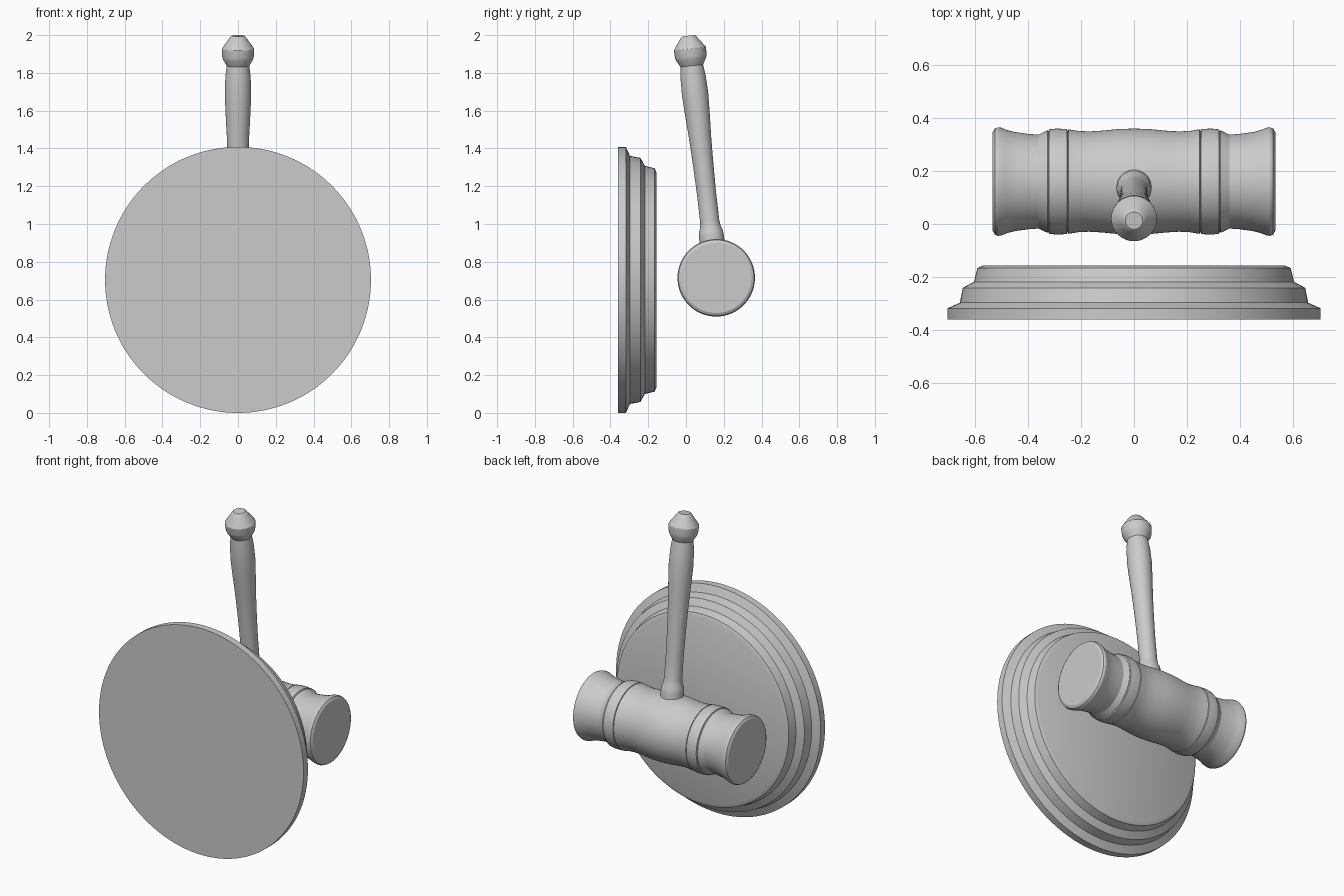
import bpy, bmesh, math
from mathutils import Matrix, Vector

cube = bpy.data.objects.get("Cube")
if cube:
    bpy.data.objects.remove(cube, do_unlink=True)

grey = bpy.data.materials.new("plain grey")
grey.use_nodes = True
colour = (0.6, 0.6, 0.6, 1)
grey.diffuse_color = colour
grey.node_tree.nodes["Principled BSDF"].inputs["Base Color"].default_value = colour


def lathe(name, profile, origin, axis, steps=96):
    """Spin (distance along axis, radius) points into a capped solid."""
    bm = bmesh.new()
    rings = []
    for d, r in profile:
        ring = []
        for i in range(steps):
            a = math.tau * i / steps
            ring.append(bm.verts.new((r * math.cos(a), r * math.sin(a), d)))
        rings.append(ring)
    for low, high in zip(rings, rings[1:]):
        for i in range(steps):
            j = (i + 1) % steps
            bm.faces.new((low[i], low[j], high[j], high[i]))
    bm.faces.new(rings[0][::-1])
    bm.faces.new(rings[-1])
    turn = Vector(axis).to_track_quat("Z", "Y").to_matrix().to_4x4()
    bm.transform(Matrix.Translation(origin) @ turn)
    bmesh.ops.recalc_face_normals(bm, faces=bm.faces)
    mesh = bpy.data.meshes.new(name)
    bm.to_mesh(mesh)
    bm.free()
    mesh.materials.append(grey)
    obj = bpy.data.objects.new(name, mesh)
    bpy.context.collection.objects.link(obj)
    bpy.ops.object.select_all(action="DESELECT")
    obj.select_set(True)
    bpy.context.view_layer.objects.active = obj
    bpy.ops.object.shade_smooth_by_angle(angle=math.radians(25))
    return obj


# Stepped round sounding block, standing on its rim
lathe("sounding_block",
      [(0, .704), (.043, .704), (.064, .657), (.12, .646), (.143, .604),
       (.195, .591), (.204, .57)],
      (0, -.361, .704), (0, 1, 0), 128)

# Mallet head: one half of the profile, mirrored about the middle
half = [(0, .2), (.06, .198), (.12, .192), (.17, .189), (.21, .191), (.248, .197),
        (.25, .19), (.253, .198), (.29, .2), (.32, .197), (.323, .19), (.327, .193),
        (.36, .177), (.4, .18), (.45, .187), (.48, .195), (.5, .203),
        (.513, .205), (.525, .2), (.533, .186)]
head = [(-d, r) for d, r in reversed(half[1:])] + half
lathe("mallet_head", head, (0, .16, .715), (1, 0, 0))

# Tilted turned handle with collar and pommel
handle = [(.12, .066), (.22, .066), (.25, .063), (.27, .055), (.3, .051),
          (.45, .051), (.6, .054), (.75, .059), (.88, .066), (.98, .07),
          (1.07, .067), (1.13, .06), (1.137, .064), (1.165, .08), (1.18, .084),
          (1.22, .086), (1.225, .083), (1.275, .047), (1.285, .04), (1.29, .033)]
lathe("handle", handle, (0, .16, .715), (0, -.115, 1), 64)
